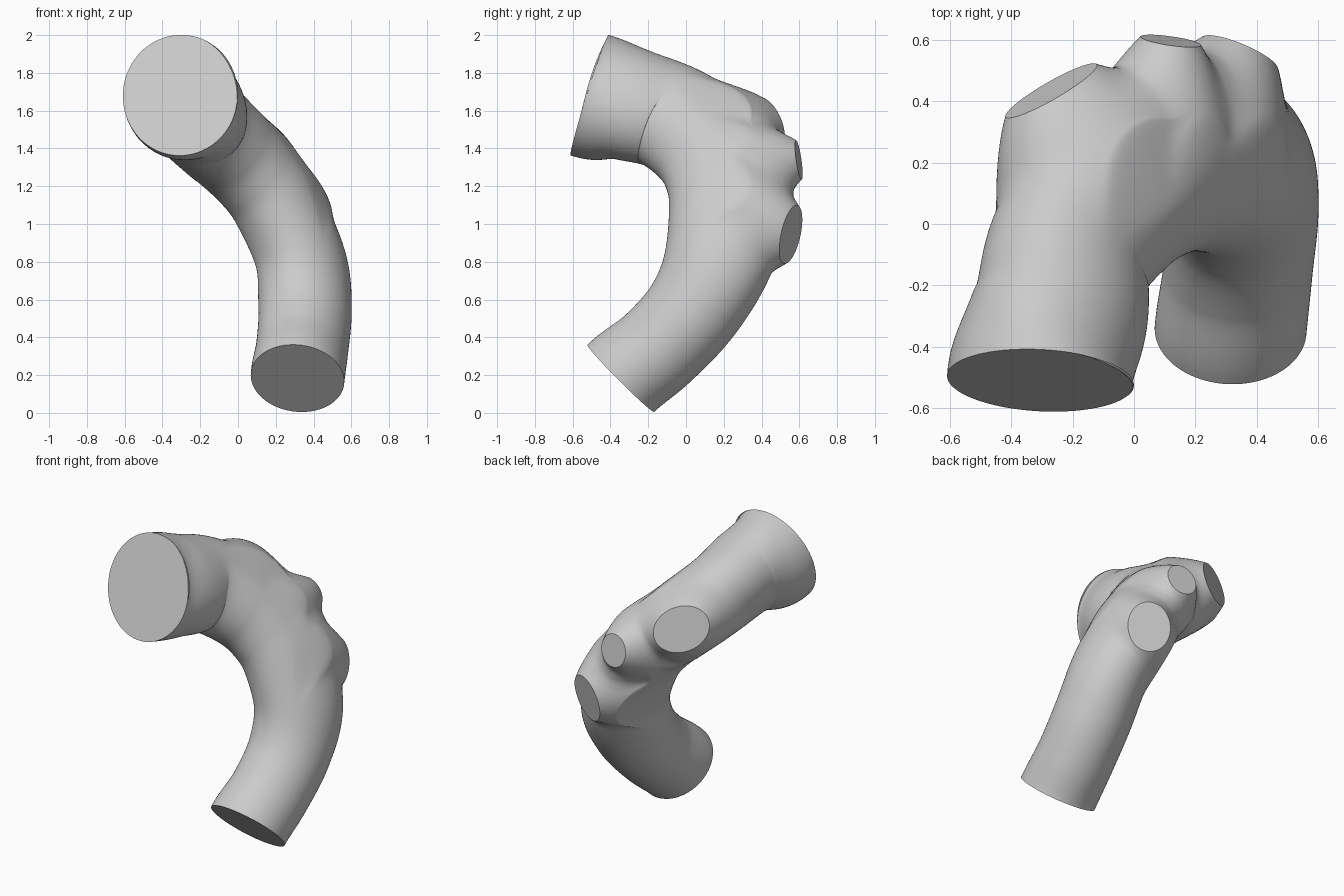
import bpy, bmesh, math
from mathutils import Vector

cube = bpy.data.objects.get("Cube")
if cube:
    bpy.data.objects.remove(cube, do_unlink=True)

# Single grey material
grey = bpy.data.materials.new("plain_grey")
grey.use_nodes = True
COLOUR = (0.6, 0.6, 0.6, 1)
grey.diffuse_color = COLOUR
grey.node_tree.nodes["Principled BSDF"].inputs["Base Color"].default_value = COLOUR

# Centreline stations: x, y, z, then sideways, inner-bend and outer-bend radius
STATIONS = [Vector(s) for s in (
    (-0.305, -0.51, 1.682, 0.305, 0.335, 0.335),
    (-0.24, -0.29, 1.63, 0.268, 0.315, 0.32),
    (-0.20, -0.08, 1.56, 0.25, 0.30, 0.31),
    (-0.045, 0.09, 1.415, 0.24, 0.29, 0.365),
    (0.09, 0.17, 1.265, 0.235, 0.285, 0.395),
    (0.21, 0.195, 1.09, 0.235, 0.285, 0.365),
    (0.33, 0.16, 0.80, 0.24, 0.28, 0.30),
    (0.355, 0.04, 0.55, 0.242, 0.26, 0.26),
    (0.34, -0.145, 0.345, 0.24, 0.25, 0.25),
    (0.315, -0.345, 0.183, 0.245, 0.254, 0.254),
)]
START_DIR = Vector((0.05, 0.95, -0.30))
END_DIR = Vector((-0.06, -0.70, -0.70))
START_SIDE = Vector((-1, 0, 0))
SIDE = Vector((-0.75, 0.10, -0.62))
STEPS, SIDES = 18, 144

# Branch stumps: cut centre, direction, long axis, long and short radius
STUMPS = [
    ((-0.27, 0.435, 1.525), (-0.46, 0.865, 0.20), (0.76, 0.48, -0.43), 0.178, 0.14),
    ((0.12, 0.597, 1.34), (0.14, 0.97, 0.14), (0, 0, 1), 0.105, 0.10),
    ((0.345, 0.555, 0.945), (0.38, 0.90, -0.21), (0, 0, 1), 0.158, 0.135),
]


def phantom(near, direction, sign):
    """Extra spline point that gives the end section its tilt."""
    v = near.copy()
    for i in range(3):
        v[i] += sign * direction[i] * 0.46
    return v


def catmull(a, b, c, d, t):
    """Point and tangent on a spline segment from b to c."""
    k1, k2, k3 = c - a, 2 * a - 5 * b + 4 * c - d, 3 * b - a - 3 * c + d
    return (b + 0.5 * (k1 * t + k2 * t * t + k3 * t ** 3),
            0.5 * (k1 + 2 * k2 * t + 3 * k3 * t * t))


def smooth_max(a, b, k):
    h = max(k - abs(a - b), 0) / k
    return max(a, b) + h * h * k * 0.25


def smooth_step(t):
    t = min(max(t, 0), 1)
    return t * t * (3 - 2 * t)


# Bent tube, egg-shaped where the outer bend is fuller
pts = [phantom(STATIONS[1], START_DIR, -1)] + STATIONS + [phantom(STATIONS[-2], END_DIR, 1)]
bm = bmesh.new()
rings = []
segments = len(STATIONS) - 1
for n in range(segments * STEPS + 1):
    i = min(n // STEPS, segments - 1)
    p, tan = catmull(*pts[i:i + 4], n / STEPS - i)
    centre, axis = Vector(p[:3]), Vector(tan[:3]).normalized()
    side = START_SIDE.lerp(SIDE, smooth_step(n / STEPS))
    side = (side - axis * side.dot(axis)).normalized()
    out = axis.cross(side)
    ring = []
    for k in range(SIDES):
        a = 2 * math.pi * k / SIDES
        bend_r = p[5] if math.sin(a) > 0 else p[4]
        ring.append(bm.verts.new(centre + side * p[3] * math.cos(a) + out * bend_r * math.sin(a)))
    rings.append(ring)
for r0, r1 in zip(rings, rings[1:]):
    for k in range(SIDES):
        j = (k + 1) % SIDES
        bm.faces.new((r0[k], r0[j], r1[j], r1[k]))
bm.faces.new(rings[0])
bm.faces.new(rings[-1])


class Stump:
    """Flat elliptical cut with a flared root."""
    def __init__(self, centre, direction, long_axis, a, b):
        self.c, self.n = Vector(centre), Vector(direction).normalized()
        u = Vector(long_axis)
        self.u = (u - self.n * u.dot(self.n)).normalized()
        self.v = self.n.cross(self.u)
        self.a, self.b = a, b

    def local(self, co):
        """Height above the cut plane and distance outside the rim."""
        rel = co - self.c
        q = math.hypot(rel.dot(self.u) / self.a, rel.dot(self.v) / self.b)
        return rel.dot(self.n), (q - 1) * self.b


# Pull the wall out into a flared root for each stump, fading down the sides
stumps = [Stump(*s) for s in STUMPS]
for s in stumps:
    for v in bm.verts:
        h, e = s.local(v.co)
        cone = -1.3 * e - 4 * e * max(e, 0)
        v.co += s.n * (smooth_max(h, cone, 0.05) - h) * smooth_step((h + 0.5) / 0.22)

# Slice each stump flat and close the cut
for s in stumps:
    near = set()
    for v in bm.verts:
        h, e = s.local(v.co)
        if e < 0.06 and h > -0.2:
            near.add(v)
    faces = [f for f in bm.faces if all(v in near for v in f.verts)]
    verts = list({v for f in faces for v in f.verts})
    edges = list({e for f in faces for e in f.edges})
    bmesh.ops.bisect_plane(bm, geom=verts + edges + faces, dist=1e-5,
                           plane_co=s.c, plane_no=s.n, clear_outer=True)
    rim = [e for e in bm.edges if e.is_boundary]
    bmesh.ops.holes_fill(bm, edges=rim, sides=0)
bmesh.ops.recalc_face_normals(bm, faces=bm.faces[:])

mesh = bpy.data.meshes.new("curved_tube")
bm.to_mesh(mesh)
bm.free()
mesh.materials.append(grey)
tube = bpy.data.objects.new("curved_tube", mesh)
bpy.context.collection.objects.link(tube)
bpy.ops.object.select_all(action='DESELECT')
tube.select_set(True)
bpy.context.view_layer.objects.active = tube
bpy.ops.object.shade_smooth_by_angle(angle=math.radians(35))
